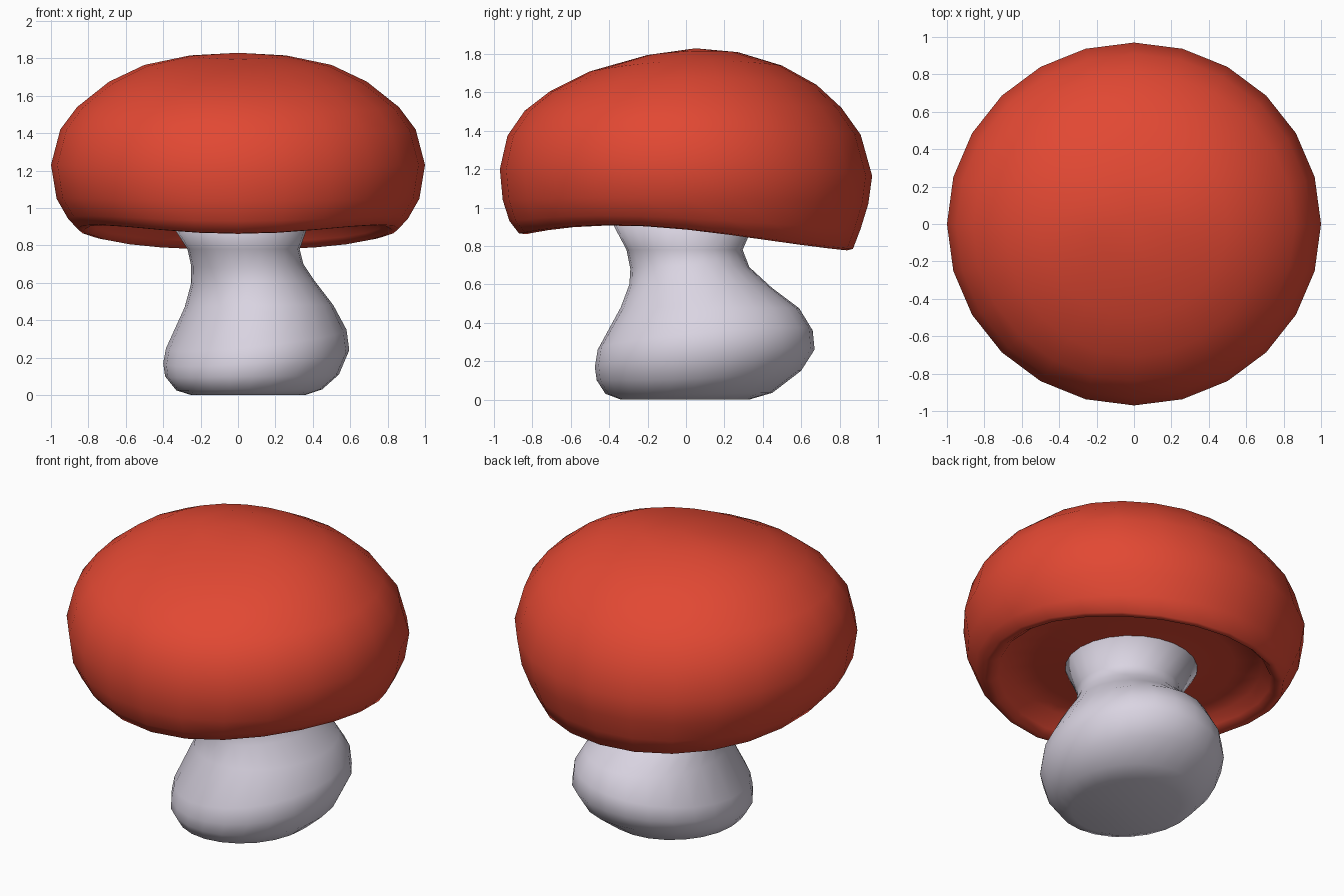
import bpy, bmesh, math

if "Cube" in bpy.data.objects:
    bpy.data.objects.remove(bpy.data.objects["Cube"])

SEGS = 24


def material(name, rgb):
    m = bpy.data.materials.new(name)
    m.diffuse_color = (*rgb, 1)
    m.use_nodes = True
    m.node_tree.nodes["Principled BSDF"].inputs["Base Color"].default_value = m.diffuse_color
    return m


def ring(l, r, f, b, wave=0.0):
    """Tilted oval through its left, right, front and back points: (reach, height)."""
    pts = []
    for i in range(SEGS):
        a = 2 * math.pi * i / SEGS
        c, s = math.cos(a), math.sin(a)
        x = (l[0] + r[0]) / 2 + c * (r[0] - l[0]) / 2
        y = (f[0] + b[0]) / 2 + s * (b[0] - f[0]) / 2
        z = (c * c * (l[1] + r[1]) / 2 + s * s * (f[1] + b[1]) / 2
             + c * (r[1] - l[1]) / 2 + s * (b[1] - f[1]) / 2
             - wave * (s - s ** 3))
        pts.append((x, y, z))
    return pts


def loft(name, rings, start, end, mat):
    """Skin the rings and close both ends with a fan to a pole point."""
    bm = bmesh.new()
    loops = [[bm.verts.new(p) for p in r] for r in rings]
    for a, b in zip(loops, loops[1:]):
        for i in range(SEGS):
            j = (i + 1) % SEGS
            bm.faces.new((a[i], a[j], b[j], b[i]))
    for loop, pole in ((loops[0], start), (loops[-1], end)):
        v = bm.verts.new(pole)
        for i in range(SEGS):
            bm.faces.new((loop[i], loop[(i + 1) % SEGS], v))
    bmesh.ops.recalc_face_normals(bm, faces=bm.faces[:])
    for f in bm.faces:
        f.smooth = True
    me = bpy.data.meshes.new(name)
    bm.to_mesh(me)
    bm.free()
    me.materials.append(mat)
    ob = bpy.data.objects.new(name, me)
    bpy.context.collection.objects.link(ob)
    return ob


red = material("cap red", (0.76, 0.065, 0.033))
pale = material("stem pale lilac", (0.70, 0.66, 0.76))

# Cap outside, top to rim: side reach, side z, front y, front z, back y, back z
outer = [
    (0.26, 1.815, -0.20, 1.795, 0.27, 1.810),
    (0.50, 1.765, -0.50, 1.710, 0.50, 1.740),
    (0.69, 1.675, -0.71, 1.605, 0.68, 1.640),
    (0.86, 1.540, -0.84, 1.505, 0.81, 1.520),
    (0.95, 1.420, -0.93, 1.375, 0.91, 1.380),
    (1.00, 1.230, -0.97, 1.200, 0.97, 1.165),
    (0.97, 1.050, -0.955, 1.04, 0.95, 1.02),
    (0.91, 0.945, -0.92, 0.93, 0.91, 0.89),
    (0.86, 0.890, -0.87, 0.865, 0.87, 0.785),
]
rings = []
for k, (x, z, yf, zf, yb, zb) in enumerate(outer):
    wave = 0.045 if k == 8 else 0.03 if k == 7 else 0
    rings.append(ring((-x, z), (x, z), (yf, zf), (yb, zb), wave))
# Rim lip, inner wall and hollow underside
rings.append(ring((-.82, .885), (.82, .885), (-.83, .862), (.84, .777), 0.045))
rings.append(ring((-.78, .91), (.78, .91), (-.79, .89), (.80, .82), 0.04))
for r, z, tilt in ((0.74, 0.965, 0.02), (0.58, 0.975, 0.01), (0.36, 0.94, 0)):
    rings.append(ring((-r, z), (r, z), (-r, z + tilt), (r, z - tilt)))
loft("mushroom_cap", rings, (0, 0.05, 1.83), (0, 0, 0.94), red)

# Stem, ground to cap: lopsided bulb, narrow neck, flared top
stem = [
    ((-.25, 0), (.36, 0), (-.34, 0), (.33, 0)),
    ((-.33, .025), (.45, .03), (-.42, .03), (.45, .035)),
    ((-.39, .10), (.54, .11), (-.465, .10), (.60, .15)),
    ((-.40, .17), (.595, .24), (-.475, .17), (.67, .26)),
    ((-.385, .25), (.58, .35), (-.46, .26), (.66, .36)),
    ((-.285, .47), (.51, .48), (-.34, .48), (.59, .475)),
    ((-.25, .60), (.41, .61), (-.295, .60), (.45, .58)),
    ((-.25, .69), (.35, .70), (-.29, .68), (.33, .69)),
    ((-.27, .78), (.33, .78), (-.31, .78), (.295, .78)),
    ((-.38, .95), (.39, .95), (-.40, .95), (.37, .95)),
]
loft("mushroom_stem", [ring(*s) for s in stem], (0.05, 0, 0), (0, 0, 1.0), pale)
